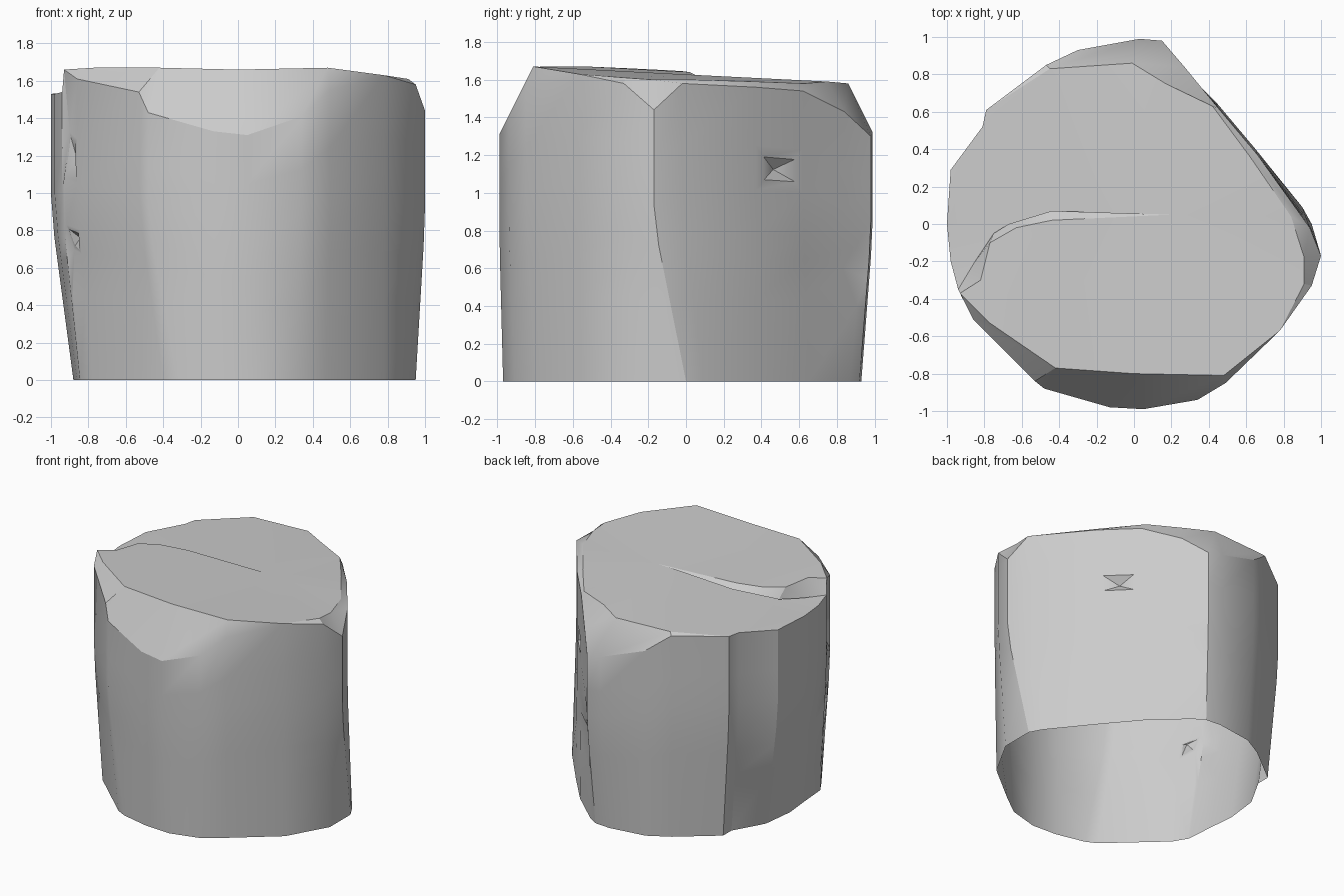
import bpy, bmesh, math
from mathutils import Vector

if "Cube" in bpy.data.objects:
    bpy.data.objects.remove(bpy.data.objects["Cube"])

# Wall columns, counter-clockwise from the left corner: bottom x, y -> rim x, y, z
COLUMNS = [
    (-.84, -.42, -.93, -.37, 1.66), (-.78, -.52, -.86, -.51, 1.61),
    (-.40, -.87, -.53, -.84, 1.54), (-.32, -.91, -.48, -.88, 1.43),
    (-.10, -.96, -.13, -.98, 1.33), (.10, -.97, .05, -.99, 1.31),
    (.32, -.91, .34, -.94, 1.41), (.47, -.80, .49, -.85, 1.55),
    (.78, -.55, .78, -.57, 1.63), (.95, -.25, .95, -.33, 1.58),
    (.95, 0, 1.0, -.17, 1.44), (.90, .09, .94, -.02, 1.58),
    (.65, .40, .66, .37, 1.56), (.44, .65, .45, .62, 1.54),
    (.20, .87, .27, .84, 1.43), (.12, .92, .15, .98, 1.30),
    (0, .93, .03, .99, 1.32), (-.28, .89, -.30, .93, 1.43),
    (-.44, .80, -.47, .85, 1.56), (-.72, .58, -.79, .61, 1.55),
    (-.72, .48, -.81, .52, 1.55), (-.85, .25, -.98, .29, 1.53),
    (-.88, 0, -1.0, 0, 1.53), (-.86, -.20, -.98, -.20, 1.53),
    (-.845, -.40, -.94, -.35, 1.54)]

# Where the chamfered rim meets the top; other columns meet it directly
front_l, front_m, front_r = (-.42, -.77, 1.67), (0, -.80, 1.66), (.48, -.81, 1.67)
back_m, back_l = (-.01, .86, 1.58), (-.45, .83, 1.58)
INNER = {1: (-.77, -.53, 1.67), 2: front_l, 3: front_l, 4: front_m, 5: front_m,
         6: front_r, 7: front_r, 9: (.91, -.32, 1.61), 10: (.91, -.18, 1.60),
         11: (.84, .04, 1.60), 12: (.62, .36, 1.59), 13: (.42, .63, 1.58),
         14: (.17, .75, 1.59), 15: back_m, 16: back_m, 17: back_l}

# Upper and lower lips of the step across the top
UPPER = [(-.82, -.30, 1.66), (-.77, -.10, 1.65), (-.63, -.02, 1.645), (-.44, .02, 1.64)]
LOWER = [(-.85, -.20, 1.55), (-.75, -.05, 1.57), (-.67, 0, 1.59), (-.44, .07, 1.61)]
STEP_END = (.20, .05, 1.625)

RINGS = (0, .28, .42, .50, .65, .80, 1)
# Ragged worn edges: (column, ring) -> sideways shift
WEAR = {(14, 1): (-.05, .05), (14, 2): (-.05, -.02), (14, 3): (-.06, .06),
        (14, 4): (-.02, .02), (14, 5): (-.03, .01),
        (0, 2): (.03, .0), (0, 5): (.03, .0)}

bm = bmesh.new()
n = len(COLUMNS)


def wall_point(c, r):
    bx, by, tx, ty, tz = COLUMNS[c]
    t = RINGS[r]
    w = min(1, 1.7 * t)
    dx, dy = WEAR.get((c, r), (0, 0))
    return bm.verts.new((bx + (tx - bx) * w + dx, by + (ty - by) * w + dy, tz * t))


def bridge(a, b, closed):
    for i in range(len(a) if closed else len(a) - 1):
        j = (i + 1) % len(a)
        loop = list(dict.fromkeys((a[i], a[j], b[j], b[i])))
        if len(loop) > 2:
            bm.faces.new(loop)


# Wall, open underneath
rings = [[wall_point(c, r) for c in range(n)] for r in range(len(RINGS))]
for a, b in zip(rings, rings[1:]):
    bridge(a, b, True)

# Chamfered rim
shared, inner = {}, []
for c in range(n):
    p = INNER.get(c)
    if p is None:
        inner.append(rings[-1][c])
    else:
        if p not in shared:
            shared[p] = bm.verts.new(p)
        inner.append(shared[p])
for i in range(n):
    j = (i + 1) % n
    loop = list(dict.fromkeys((rings[-1][i], rings[-1][j], inner[j], inner[i])))
    if len(loop) > 2 and i != n - 1:
        bm.faces.new(loop)

# Two top levels joined by the step
end = bm.verts.new(STEP_END)
upper = [inner[0]] + [bm.verts.new(p) for p in UPPER] + [end]
lower = [inner[-1]] + [bm.verts.new(p) for p in LOWER] + [end]
front_top = list(dict.fromkeys(inner[:12] + upper[::-1]))
back_top = list(dict.fromkeys(inner[11:] + lower[1:]))
tops = [bm.faces.new(front_top), bm.faces.new(back_top)]
bridge(lower, upper, False)
bmesh.ops.triangulate(bm, faces=tops)
bmesh.ops.recalc_face_normals(bm, faces=bm.faces)


# Small chips knocked out of the wall
def chip(target, margin, depth):
    f = min(bm.faces, key=lambda q: (q.calc_center_median() - Vector(target)).length)
    bmesh.ops.inset_individual(bm, faces=[f], thickness=margin)
    bmesh.ops.poke(bm, faces=[f], offset=-depth)


chip((.55, .50, 1.13), .08, .05)
chip((-.90, -.44, 1.18), .03, .03)
chip((-.88, -.44, .75), .03, .03)

mesh = bpy.data.meshes.new("stump")
bm.to_mesh(mesh)
bm.free()
stump = bpy.data.objects.new("stump", mesh)
bpy.context.collection.objects.link(stump)
bpy.context.view_layer.objects.active = stump
stump.select_set(True)
bpy.ops.object.shade_smooth_by_angle(angle=math.radians(28))
